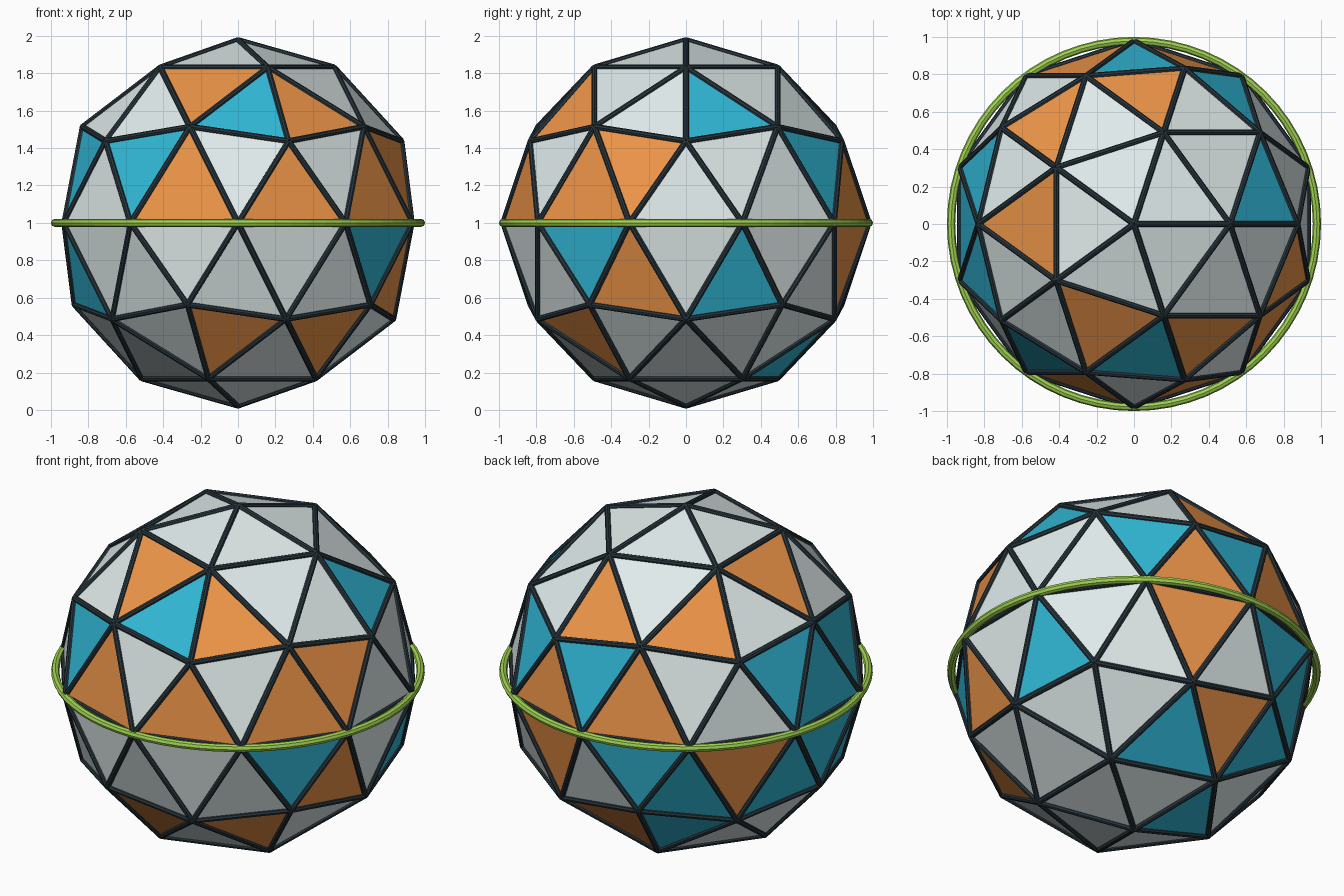
import bpy, bmesh, math
from mathutils import Matrix, Vector

if "Cube" in bpy.data.objects:
    bpy.data.objects.remove(bpy.data.objects["Cube"])

R = 0.977          # sphere radius at the vertices
STRUT = 0.016      # strut radius
CENTRE = Vector((0, 0, 1))


def material(name, rgb):
    m = bpy.data.materials.new(name)
    m.diffuse_color = (*rgb, 1)
    m.use_nodes = True
    m.node_tree.nodes["Principled BSDF"].inputs["Base Color"].default_value = m.diffuse_color
    return m


pale = material("pale_panel", (0.75, 0.83, 0.83))
orange = material("orange_panel", (0.85, 0.30, 0.065))
cyan = material("cyan_panel", (0.03, 0.48, 0.68))
dark = material("dark_strut", (0.02, 0.035, 0.045))
green = material("green_ring", (0.35, 0.65, 0.08))

# Panels: 80-face geodesic sphere
bpy.ops.mesh.primitive_ico_sphere_add(subdivisions=2, radius=R, location=CENTRE)
panels = bpy.context.object
panels.name = "panels"
mesh = panels.data
for m in (pale, orange, cyan):
    mesh.materials.append(m)

# Panel colours per horizontal band, top to bottom, counter-clockwise from +x
BANDS = ["WWWWW",
         "CWWOWOWOWWOCOWW",
         "WWWCOCOWWCCCWCOWOWOO",
         "WCWWOWCCOCCCWWWWWWCO",
         "WWWCOCWWWWWOWOW",
         "WWCWW"]
LIMITS = [0.8, 0.5, 0.0, -0.5, -0.8]


def band_of(p):
    c = sum((mesh.vertices[i].co for i in p.vertices), Vector()) / 3
    return sum(c.z / R < lim for lim in LIMITS)


def angle_of(p):
    return (math.degrees(math.atan2(p.center.y, p.center.x)) + 5) % 360


for b, code in enumerate(BANDS):
    faces = sorted((p for p in mesh.polygons if band_of(p) == b), key=angle_of)
    for p, c in zip(faces, code):
        p.material_index = "WOC".index(c)

# Struts: one thin rod along every panel edge
bm = bmesh.new()
for e in mesh.edges:
    a, b = (mesh.vertices[i].co for i in e.vertices)
    rot = (b - a).to_track_quat('Z', 'Y').to_matrix().to_4x4()
    bmesh.ops.create_cone(bm, cap_ends=True, segments=8, radius1=STRUT,
                          radius2=STRUT, depth=(b - a).length,
                          matrix=Matrix.Translation((a + b) / 2) @ rot)
strut_mesh = bpy.data.meshes.new("struts")
bm.to_mesh(strut_mesh)
bm.free()
struts = bpy.data.objects.new("struts", strut_mesh)
struts.location = CENTRE
strut_mesh.materials.append(dark)
bpy.context.collection.objects.link(struts)

# Equator ring
bpy.ops.mesh.primitive_torus_add(major_radius=0.978, minor_radius=0.022,
                                 major_segments=64, minor_segments=8,
                                 location=CENTRE)
ring = bpy.context.object
ring.name = "equator_ring"
ring.data.materials.append(green)
